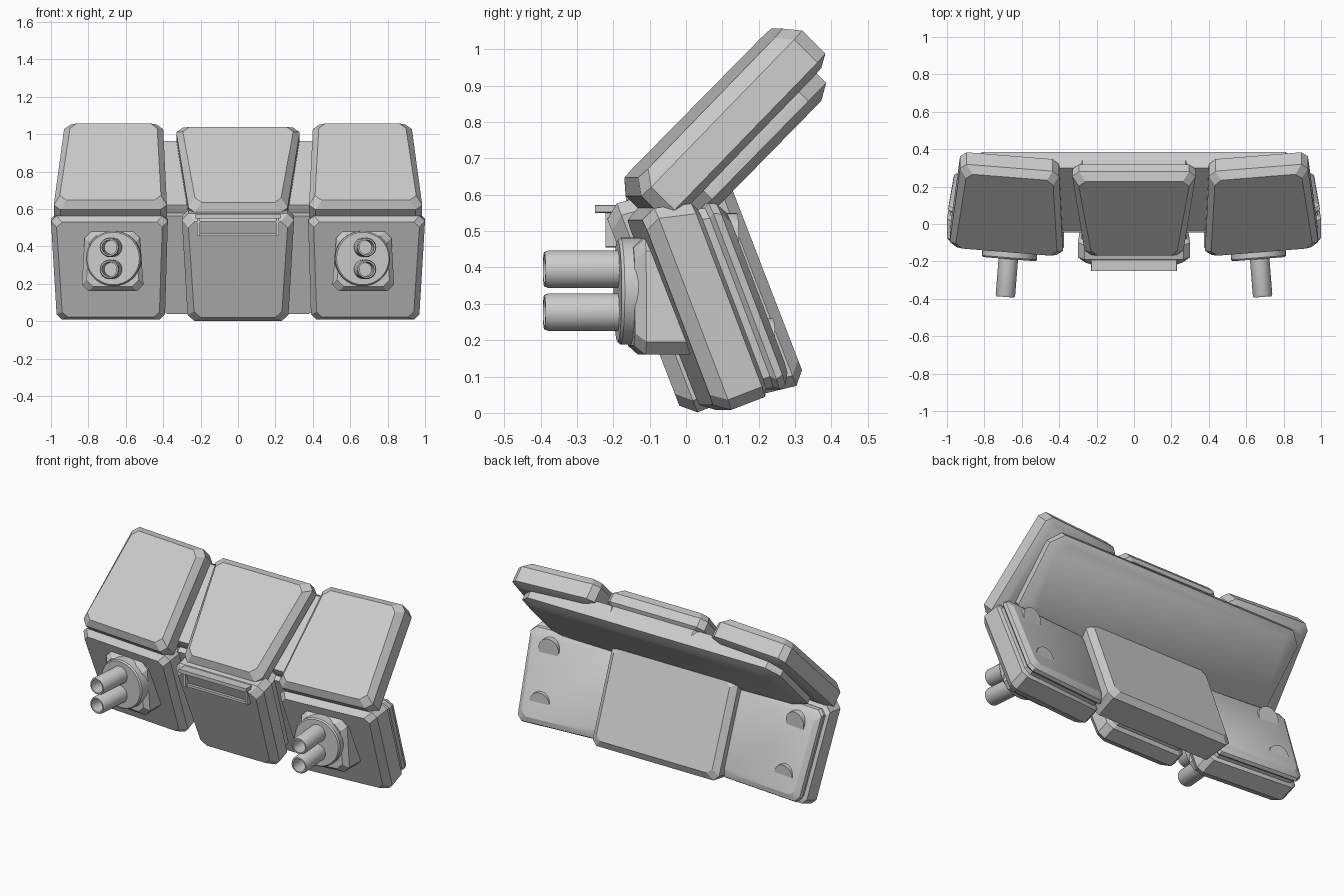
import bpy
import bmesh
import math
from mathutils import Vector

cube = bpy.data.objects.get("Cube")
if cube:
    bpy.data.objects.remove(cube, do_unlink=True)

grey = bpy.data.materials.new("plain grey")
grey.use_nodes = True
grey.diffuse_color = (0.6, 0.6, 0.6, 1)
grey.node_tree.nodes["Principled BSDF"].inputs["Base Color"].default_value = (0.6, 0.6, 0.6, 1)

# Tilted frames: (up direction, backward direction), both in the yz plane
LOWER = (Vector((0, -0.36, 0.933)), Vector((0, 0.933, 0.36)))
UPPER = (Vector((0, 0.70, 0.714)), Vector((0, 0.714, -0.70)))
UPRIGHT = (Vector((0, 0, 1)), Vector((0, 1, 0)))
YAW = 0.08      # outward turn of the side parts
SIDE_X = 0.69   # middle of the side parts


def loft(name, rings, mirror=False):
    """Skin a stack of point rings, cap both ends, optionally mirror in x."""
    bm = bmesh.new()
    loops = [[bm.verts.new(p) for p in ring] for ring in rings]
    for a, b in zip(loops, loops[1:]):
        for i in range(len(a)):
            j = (i + 1) % len(a)
            bm.faces.new((a[i], a[j], b[j], b[i]))
    bm.faces.new(loops[0])
    bm.faces.new(loops[-1])
    bmesh.ops.recalc_face_normals(bm, faces=bm.faces)
    mesh = bpy.data.meshes.new(name)
    bm.to_mesh(mesh)
    bm.free()
    mesh.materials.append(grey)
    ob = bpy.data.objects.new(name, mesh)
    bpy.context.collection.objects.link(ob)
    if mirror:
        ob.modifiers.new("mirror", "MIRROR").use_mirror_merge = False
    return ob


def slab(name, frame, bottom, top, v0, v1, layers, cut=0.03, side=False, slope=0.0):
    """Chamfered trapezoid slab; layers are (depth, inset) from front to back."""
    up, back = frame
    rings = []
    for w, inset in layers:
        lo, hi = v0 + inset, v1 - inset - slope * (w - layers[0][0])
        bl, br = bottom[0] + inset, bottom[1] - inset
        tl, tr = top[0] + inset, top[1] - inset
        flat = [(bl + cut, lo), (br - cut, lo), (br, lo + cut), (tr, hi - cut),
                (tr - cut, hi), (tl + cut, hi), (tl, hi - cut), (bl, lo + cut)]
        ring = []
        for x, v in flat:
            p = up * v + back * w
            p.x = x
            if side:
                p.y += YAW * (x - SIDE_X)
            ring.append(p)
        rings.append(ring)
    return loft(name, rings, side)


def turned(name, x, z, profile, sides=28):
    """Round part along y, turned outward; profile is (radius, y)."""
    rings = []
    for r, y in profile:
        ring = []
        for i in range(sides):
            a = math.tau * i / sides
            dx = r * math.cos(a)
            ring.append(Vector((x - YAW * y + dx, y + YAW * dx, z + r * math.sin(a))))
        rings.append(ring)
    return loft(name, rings, True)


def box(name, x0, x1, y0, y1, z0, z1):
    return slab(name, UPRIGHT, (x0, x1), (x0, x1), z0, z1, [(y0, 0), (y1, 0)], cut=0.002)


# Lower row
slab("lower_side_panel", LOWER, (0.39, 0.97), (0.375, 1.0), -0.03, 0.575,
     [(0.06, 0.03), (0.10, 0), (0.20, 0), (0.212, 0.018), (0.232, 0.018),
      (0.245, 0.005), (0.265, 0.01), (0.285, 0.04)], side=True, slope=0.25)
slab("lower_centre_panel", LOWER, (-0.27, 0.27), (-0.30, 0.30), -0.01, 0.61,
     [(-0.01, 0.035), (0.03, 0), (0.11, 0), (0.125, 0.02), (0.22, 0.02)],
     cut=0.035, slope=0.1)
slab("lower_back_block", LOWER, (-0.43, 0.43), (-0.43, 0.43), -0.04, 0.56,
     [(0.16, 0.02), (0.31, 0), (0.34, 0.035)])

# Upper row
slab("upper_side_panel", UPPER, (0.38, 0.985), (0.40, 0.93), 0.325, 0.963,
     [(-0.56, 0.032), (-0.52, 0), (-0.43, 0), (-0.408, 0.035)], cut=0.035, side=True)
slab("upper_centre_panel", UPPER, (-0.265, 0.265), (-0.33, 0.33), 0.30, 0.935,
     [(-0.565, 0.035), (-0.525, 0), (-0.47, 0), (-0.455, 0.02), (-0.41, 0.02)], cut=0.035)
slab("upper_back_slab", UPPER, (-0.88, 0.88), (-0.88, 0.88), 0.40, 0.918,
     [(-0.46, 0.02), (-0.41, 0), (-0.36, 0), (-0.335, 0.045)], cut=0.07)

# Latch bracket on the centre
box("bracket_bar", -0.23, 0.23, -0.25, -0.15, 0.55, 0.572)
box("bracket_sill", -0.215, 0.215, -0.21, -0.14, 0.455, 0.47)
for label, s in (("left", 1), ("right", -1)):
    box(label + "_bracket_leg", s * 0.21 - 0.008, s * 0.21 + 0.008, -0.222, -0.14, 0.455, 0.56)

# Twin barrel mounts
slab("barrel_pedestal", UPRIGHT, (0.505, 0.835), (0.525, 0.82), 0.16, 0.48,
     [(-0.15, 0.025), (-0.12, 0), (0.08, 0)], cut=0.035, side=True)
turned("barrel_disc", 0.652, 0.335, [(0.14, -0.188), (0.147, -0.18), (0.147, -0.12)], 36)
for label, z in (("upper", 0.395), ("lower", 0.277)):
    turned(label + "_barrel", 0.657, z,
           [(0.052, -0.12), (0.052, -0.378), (0.047, -0.39), (0.039, -0.39), (0.036, -0.27)])

# Round stubs on the back
for label, z, y in (("upper", 0.485, 0.14), ("lower", 0.195, 0.24)):
    turned(label + "_back_stub", 0.85, z, [(0.065, y - 0.12), (0.065, y)])

# Smooth shading with sharp edges kept
bpy.ops.object.select_all(action="DESELECT")
for ob in bpy.context.collection.objects:
    if ob.type == "MESH":
        ob.select_set(True)
        bpy.context.view_layer.objects.active = ob
bpy.ops.object.shade_smooth_by_angle(angle=math.radians(25))
